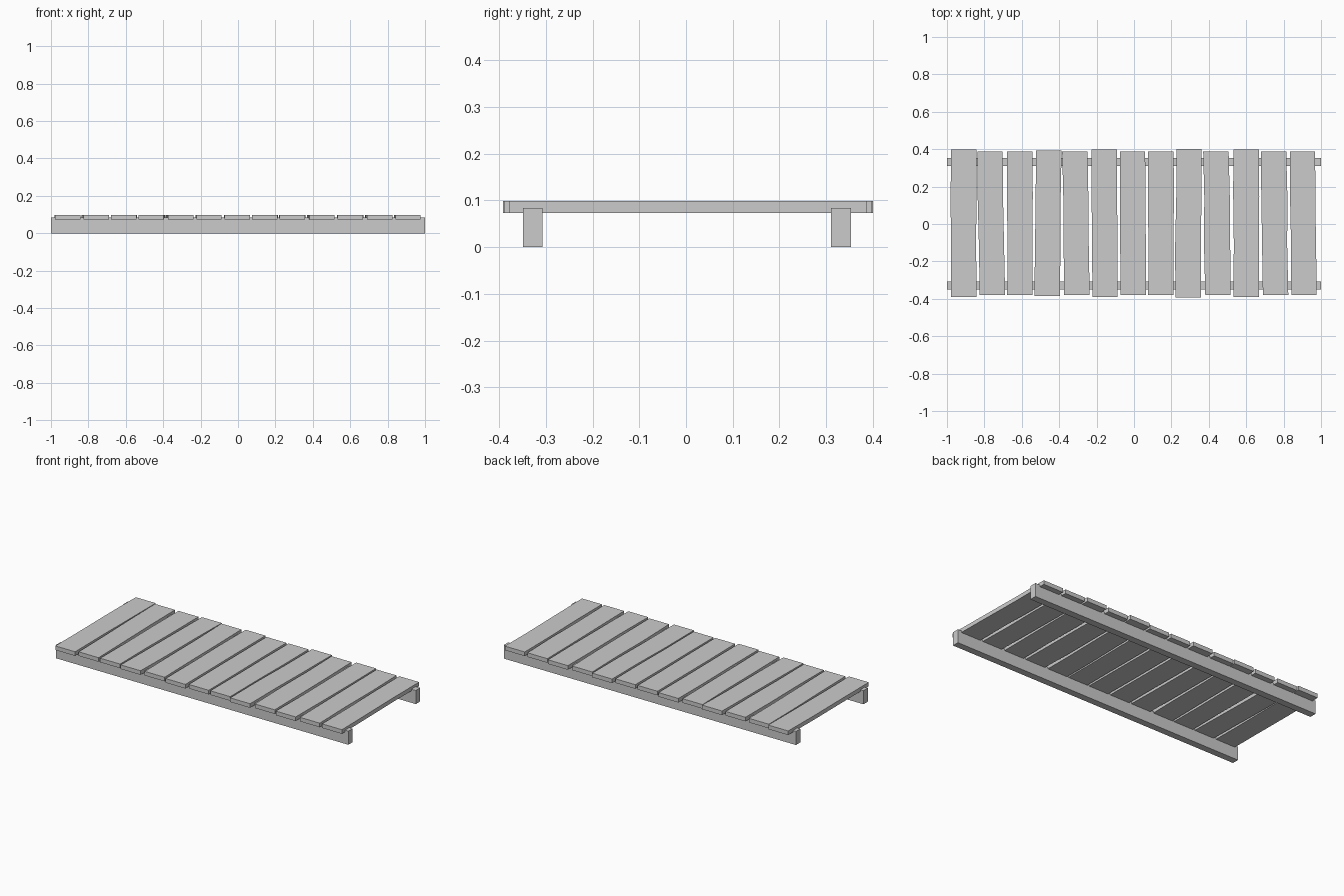
import bpy, bmesh, random
from mathutils import Vector

if "Cube" in bpy.data.objects:
    bpy.data.objects.remove(bpy.data.objects["Cube"])

random.seed(4)


def make_object(name, bm):
    bmesh.ops.recalc_face_normals(bm, faces=bm.faces)
    mesh = bpy.data.meshes.new(name)
    bm.to_mesh(mesh)
    bm.free()
    obj = bpy.data.objects.new(name, mesh)
    bpy.context.collection.objects.link(obj)
    return obj


def rail(name, y0, y1):
    bm = bmesh.new()
    bmesh.ops.create_cube(bm, size=1)
    for v in bm.verts:
        v.co = Vector((v.co.x * 2, y0 + (v.co.y + 0.5) * (y1 - y0), (v.co.z + 0.5) * 0.084))
    make_object(name, bm)


def plank(name, x_front, x_back, half_len):
    # four cross-sections along y, with slightly uneven sides in the middle
    bm = bmesh.new()
    rings = []
    for i, t in enumerate((0, 0.35, 0.68, 1)):
        cx = x_front + (x_back - x_front) * t
        y = 0.004 + half_len * (2 * t - 1)
        wob = 0.003 if i in (1, 2) else 0.0
        x0 = cx - 0.068 + random.uniform(-wob, wob)
        x1 = cx + 0.068 + random.uniform(-wob, wob)
        rings.append([bm.verts.new(c) for c in
                      ((x0, y, 0.073), (x1, y, 0.073), (x1, y, 0.0985), (x0, y, 0.0985))])
    for a, b in zip(rings, rings[1:]):
        for k in range(4):
            bm.faces.new((a[k], a[(k + 1) % 4], b[(k + 1) % 4], b[k]))
    bm.faces.new(rings[0])
    bm.faces.new(rings[-1])
    make_object(name, bm)


# two long support rails
rail("front_rail", -0.349, -0.307)
rail("back_rail", 0.310, 0.353)

# cross planks: x at front end, x at back end, half length
PLANKS = [
    (-0.910, -0.910, 0.394), (-0.757, -0.770, 0.383), (-0.610, -0.610, 0.383),
    (-0.465, -0.455, 0.390), (-0.305, -0.316, 0.383), (-0.155, -0.158, 0.394),
    (-0.003, -0.008, 0.383), (0.144, 0.144, 0.383), (0.289, 0.294, 0.396),
    (0.449, 0.438, 0.383), (0.599, 0.599, 0.393), (0.757, 0.746, 0.383),
    (0.909, 0.901, 0.383),
]
for n, p in enumerate(PLANKS, 1):
    plank(f"plank_{n:02d}", *p)
